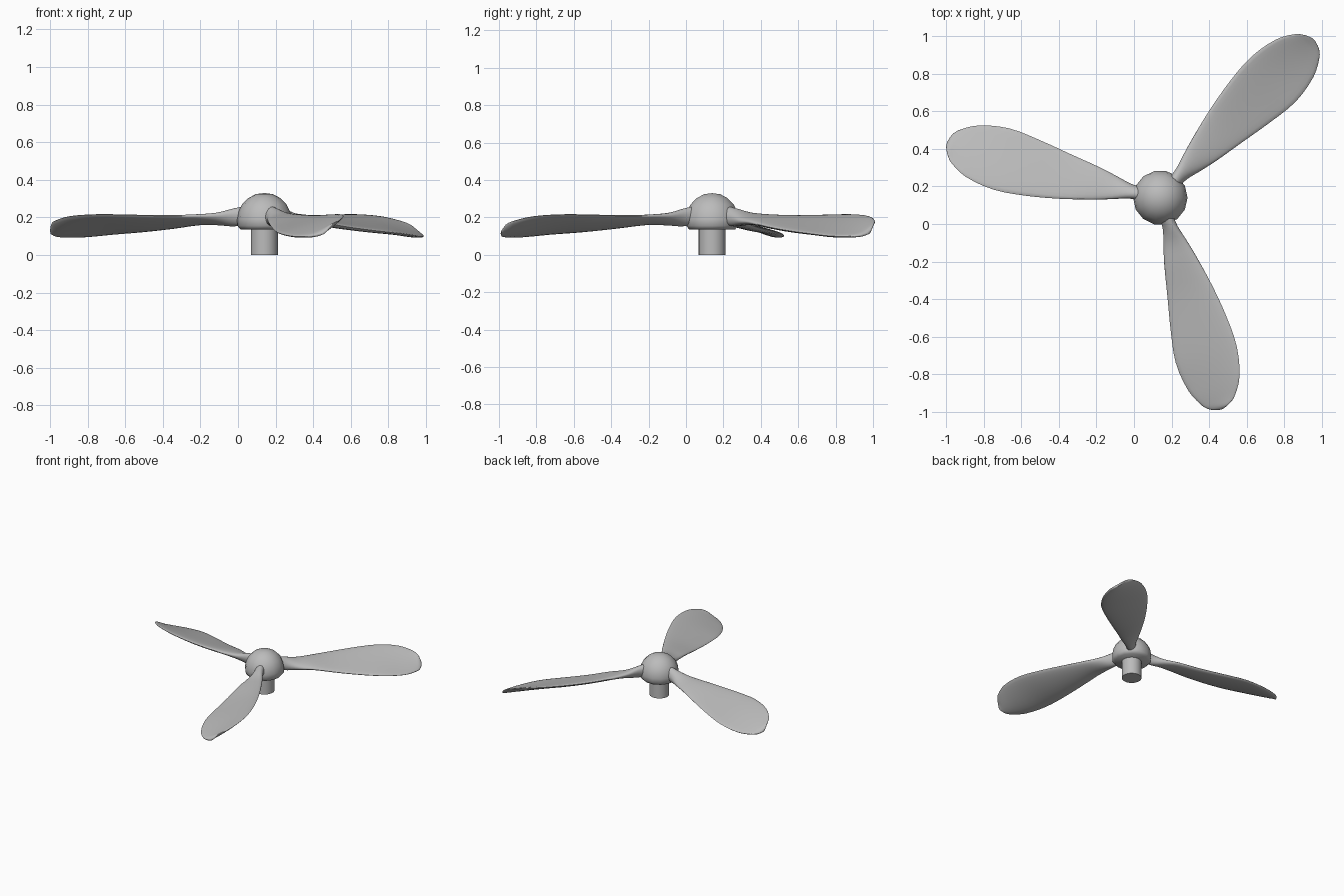
import bpy, bmesh, math
from mathutils import Matrix, Vector

cube = bpy.data.objects.get("Cube")
if cube:
    bpy.data.objects.remove(cube, do_unlink=True)

HUB = Vector((0.14, 0.14, 0))

metal = bpy.data.materials.new("plain grey")
metal.use_nodes = True
grey = (0.5, 0.5, 0.5, 1)
metal.diffuse_color = grey
metal.node_tree.nodes["Principled BSDF"].inputs["Base Color"].default_value = grey


def finish(name, bm, sharp_angle):
    """Turn a bmesh into a smooth-shaded grey object."""
    bmesh.ops.remove_doubles(bm, verts=bm.verts, dist=0.0001)
    bmesh.ops.recalc_face_normals(bm, faces=bm.faces)
    mesh = bpy.data.meshes.new(name)
    bm.to_mesh(mesh)
    bm.free()
    mesh.materials.append(metal)
    obj = bpy.data.objects.new(name, mesh)
    bpy.context.collection.objects.link(obj)
    bpy.ops.object.select_all(action="DESELECT")
    obj.select_set(True)
    bpy.context.view_layer.objects.active = obj
    bpy.ops.object.shade_smooth_by_angle(angle=math.radians(sharp_angle))
    return obj


def lathe(name, profile, sides, sharp_angle):
    """Spin a radius/height profile around the hub axis."""
    bm = bmesh.new()
    verts = [bm.verts.new((r, 0, z)) for r, z in profile]
    edges = [bm.edges.new(pair) for pair in zip(verts, verts[1:])]
    bmesh.ops.spin(bm, geom=verts + edges, cent=(0, 0, 0), axis=(0, 0, 1),
                   angle=math.tau, steps=sides, use_merge=True)
    bmesh.ops.translate(bm, verts=bm.verts, vec=HUB)
    return finish(name, bm, sharp_angle)


# Domed hub and the shaft below it
lathe("hub", [(0, .135), (.125, .135), (.143, .155), (.145, .19), (.138, .23),
              (.118, .27), (.085, .303), (.045, .324), (0, .33)], 14, 50)
lathe("shaft", [(0, 0), (.072, 0), (.072, .15), (0, .15)], 32, 40)

# Blade stations: radius, trailing side, leading side, low edge, high edge, thickness
STATIONS = [
    (.115, -.03, .042, .205, .215, .1),
    (.17, -.031, .05, .19, .215, .09),
    (.25, -.05, .075, .18, .21, .06),
    (.35, -.072, .104, .175, .208, .045),
    (.52, -.1, .145, .15, .208, .04),
    (.7, -.13, .176, .13, .212, .04),
    (.87, -.148, .188, .115, .215, .036),
    (1.03, -.122, .16, .1, .205, .034),
    (1.127, -.071, .105, .1, .18, .03),
    (1.158, -.035, .063, .105, .16, .025),
    (1.172, .005, .03, .115, .13, .014),
]


def smooth_stations(rows, steps):
    """Run a smooth curve through the stations."""
    result = []
    for i in range(len(rows) - 1):
        a, b, c, d = (Vector(rows[min(max(k, 0), len(rows) - 1)])
                      for k in range(i - 1, i + 3))
        h = c[0] - b[0]
        m0 = (c - a) * (h / (c[0] - a[0]))
        m1 = (d - b) * (h / (d[0] - b[0]))
        for k in range(steps):
            u = k / steps
            w = u * u * (3 - 2 * u)
            result.append(b * (1 - w) + c * w
                          + m0 * (u * (1 - u) ** 2) - m1 * (u * u * (1 - u)))
    return result + [Vector(rows[-1])]


def blade(name, heading):
    """Loft scooped oval sections along the blade and close both ends."""
    bm = bmesh.new()
    points = 24
    rings = []
    for r, back, front, low, high, thick in smooth_stations(STATIONS, 3):
        ring = []
        for k in range(points):
            a = math.tau * k / points
            s = (1 + math.cos(a)) / 2
            z = low + (high - low) * s ** 1.5 + thick / 2 * math.sin(a)
            ring.append(bm.verts.new((r, back + (front - back) * s, z)))
        rings.append(ring)
    for one, two in zip(rings, rings[1:]):
        for k in range(points):
            n = (k + 1) % points
            bm.faces.new((one[k], one[n], two[n], two[k]))
    bm.faces.new(rings[0])
    bm.faces.new(rings[-1])
    turn = Matrix.Rotation(math.radians(heading), 4, "Z")
    bmesh.ops.transform(bm, matrix=Matrix.Translation(HUB) @ turn, verts=bm.verts)
    return finish(name, bm, 60)


# Three blades evenly spaced around the hub
for label, heading in (("left_blade", 45), ("right_blade", 165), ("front_blade", 285)):
    blade(label, heading)
